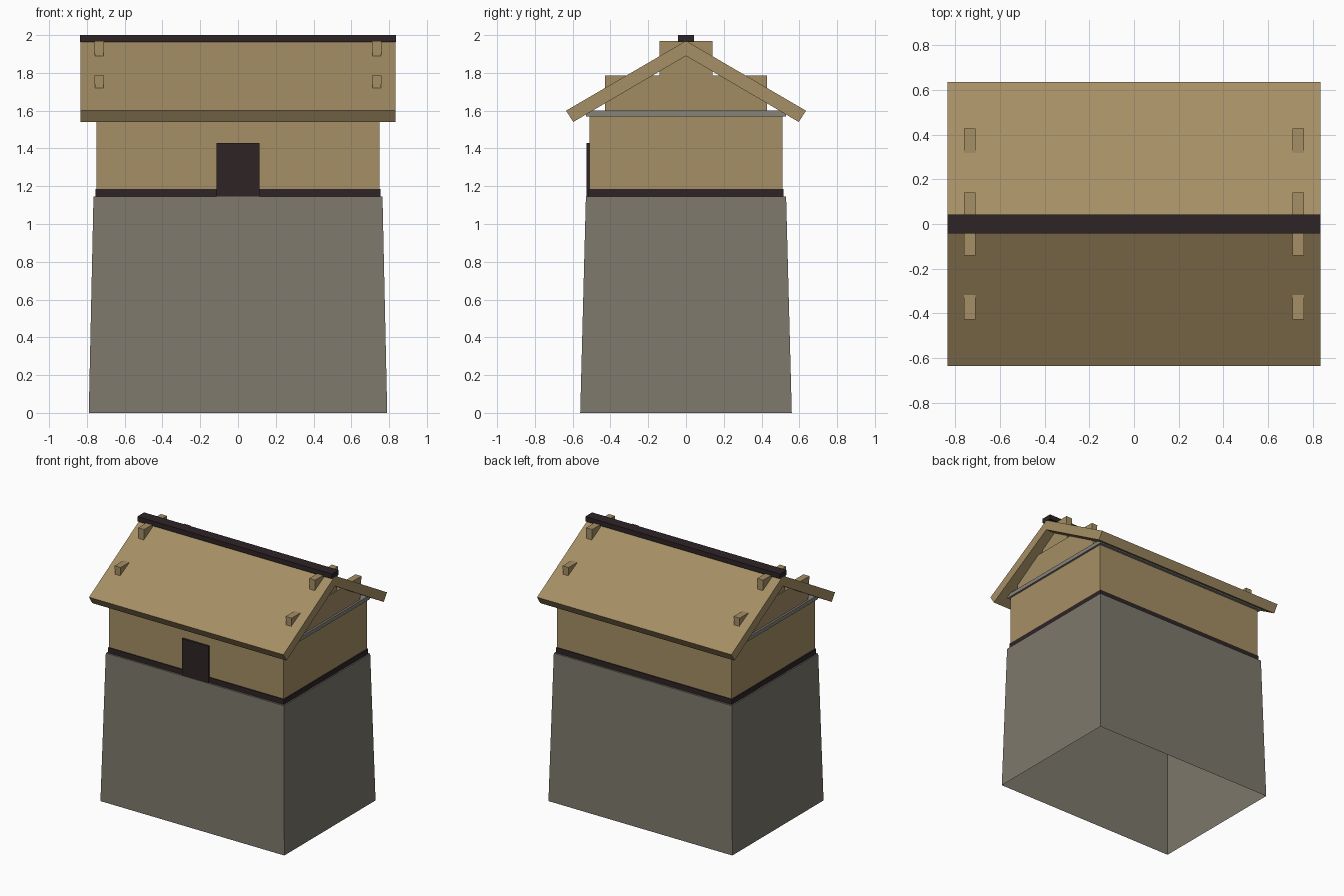
import bpy
import bmesh

cube = bpy.data.objects.get("Cube")
if cube:
    bpy.data.objects.remove(cube, do_unlink=True)


def material(name, hex_code):
    """Flat colour material from an sRGB hex code."""
    def linear(c):
        return c / 12.92 if c <= 0.04045 else ((c + 0.055) / 1.055) ** 2.4
    rgb = [linear(int(hex_code[i:i + 2], 16) / 255) for i in (0, 2, 4)]
    mat = bpy.data.materials.new(name)
    mat.use_nodes = True
    mat.diffuse_color = (*rgb, 1)
    mat.node_tree.nodes["Principled BSDF"].inputs["Base Color"].default_value = (*rgb, 1)
    return mat


timber = material("tan timber", "A58F65")
stone = material("grey stone", "7D786B")
dark_wood = material("dark wood", "2E2426")
plate_grey = material("plate grey", "86837B")


def finish(name, bm, mat):
    bmesh.ops.recalc_face_normals(bm, faces=bm.faces)
    mesh = bpy.data.meshes.new(name)
    bm.to_mesh(mesh)
    bm.free()
    mesh.materials.append(mat)
    obj = bpy.data.objects.new(name, mesh)
    bpy.context.collection.objects.link(obj)
    return obj


def block(name, mat, bottom, top, z0, z1, x=0, y=0, open_bottom=False):
    """Box whose half sizes (x, y) may differ between bottom and top."""
    bm = bmesh.new()
    bmesh.ops.create_cube(bm, size=2)
    for v in bm.verts:
        hx, hy = top if v.co.z > 0 else bottom
        v.co = (x + v.co.x * hx, y + v.co.y * hy, z1 if v.co.z > 0 else z0)
    if open_bottom:
        low = min(bm.faces, key=lambda f: f.calc_center_median().z)
        bmesh.ops.delete(bm, geom=[low], context='FACES_ONLY')
    return finish(name, bm, mat)


def prism(name, mat, profile, half_length):
    """Extrude a (y, z) profile along x."""
    bm = bmesh.new()
    face = bm.faces.new([bm.verts.new((-half_length, y, z)) for y, z in profile])
    out = bmesh.ops.extrude_face_region(bm, geom=[face])
    moved = [g for g in out["geom"] if isinstance(g, bmesh.types.BMVert)]
    bmesh.ops.translate(bm, verts=moved, vec=(2 * half_length, 0, 0))
    return finish(name, bm, mat)


# Battered stone base, hollow underneath
block("stone_base", stone, (0.79, 0.56), (0.765, 0.53), 0, 1.145, open_bottom=True)

# Upper room with its sill band, door and wall plate
block("room_walls", timber, (0.75, 0.51), (0.75, 0.51), 1.145, 1.57)
block("sill_band", dark_wood, (0.755, 0.517), (0.755, 0.517), 1.145, 1.186)
block("door", dark_wood, (0.114, 0.008), (0.114, 0.008), 1.145, 1.43, y=-0.519)
block("wall_plate", plate_grey, (0.765, 0.53), (0.765, 0.53), 1.57, 1.6)

# Gable timbers whose ends poke through the roof
for side, x in (("left", 0.735), ("right", -0.735)):
    block(f"lower_gable_timber_{side}", timber, (0.015, 0.428), (0.026, 0.428), 1.6, 1.785, x=x)
    block(f"upper_gable_timber_{side}", timber, (0.012, 0.14), (0.026, 0.14), 1.6, 1.97, x=x)

# Pitched roof as one folded slab, with the ridge beam on top
prism("roof", timber, [(0, 1.97), (0.635, 1.6), (0.597, 1.54), (0, 1.89),
                       (-0.597, 1.54), (-0.635, 1.6)], 0.835)
block("ridge_beam", dark_wood, (0.836, 0.042), (0.836, 0.042), 1.963, 2)
